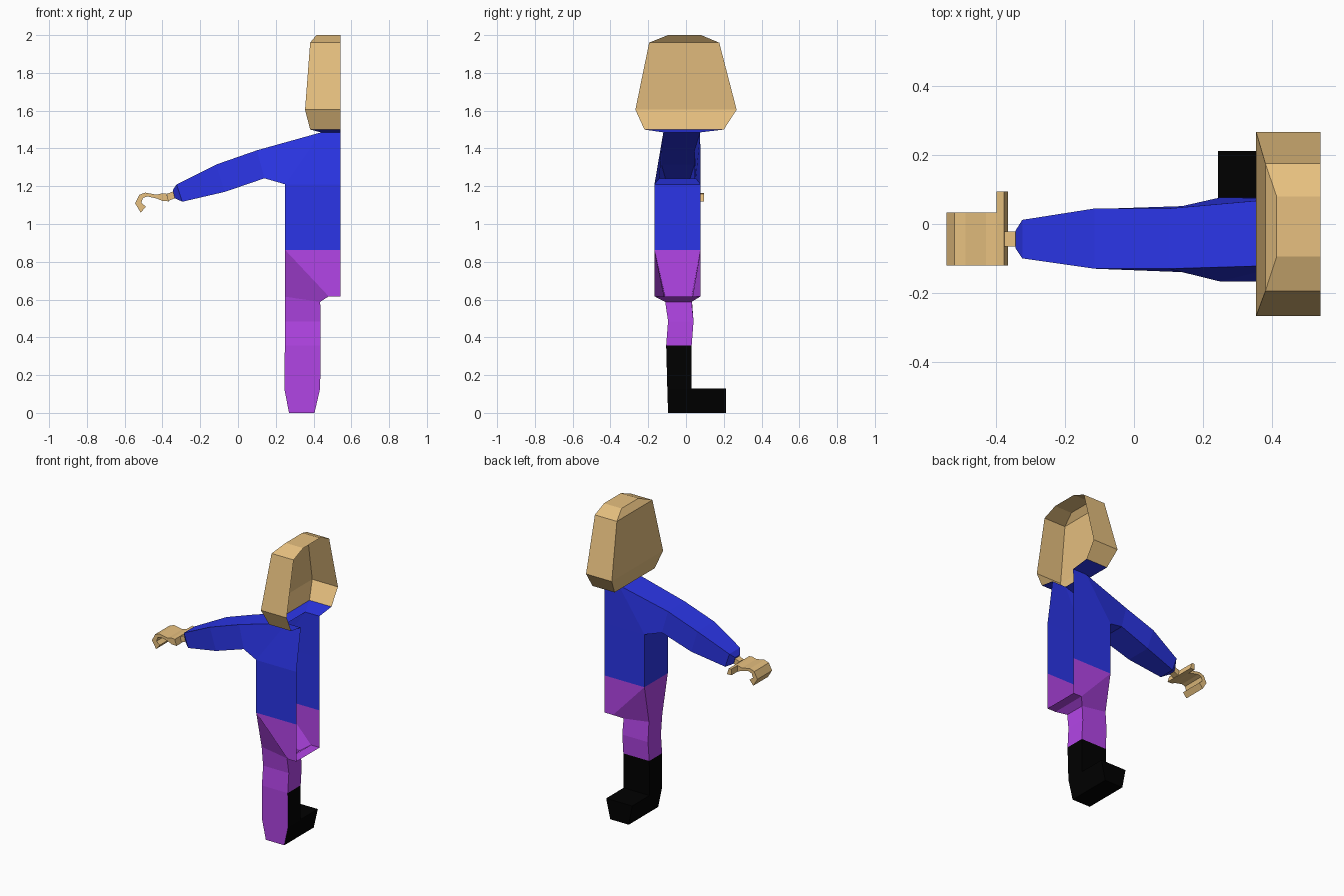
import bpy, bmesh

if "Cube" in bpy.data.objects:
    bpy.data.objects.remove(bpy.data.objects["Cube"])

MID = 0.543  # open centre plane of the half figure


def material(name, rgb):
    m = bpy.data.materials.new(name)
    m.diffuse_color = (*rgb, 1)
    m.use_nodes = True
    m.node_tree.nodes["Principled BSDF"].inputs["Base Color"].default_value = m.diffuse_color
    return m


SKIN = material("tan skin", (0.80, 0.53, 0.215))
SHIRT = material("blue shirt", (0.024, 0.036, 0.80))
TROUSERS = material("purple trousers", (0.45, 0.06, 0.80))
BOOT = material("black boot", (0.0, 0.0, 0.0))


def build(name, faces, mats, rule=None):
    """Make an object from polygons given as point lists, welding shared corners."""
    bm = bmesh.new()
    for f in faces:
        bm.faces.new([bm.verts.new(p) for p in f])
    bmesh.ops.remove_doubles(bm, verts=bm.verts, dist=0.0005)
    bmesh.ops.recalc_face_normals(bm, faces=bm.faces)
    bm.normal_update()
    if rule:
        for f in bm.faces:
            f.material_index = rule(f)
    me = bpy.data.meshes.new(name)
    bm.to_mesh(me)
    bm.free()
    for m in mats:
        me.materials.append(m)
    ob = bpy.data.objects.new(name, me)
    bpy.context.collection.objects.link(ob)
    return ob


def loft(rows, closed=False, skip=()):
    """Quads between consecutive rows; skip holds (row, column) gaps."""
    out = []
    n = len(rows[0])
    for r in range(len(rows) - 1):
        for c in range(n if closed else n - 1):
            if (r, c) not in skip:
                d = (c + 1) % n
                out.append([rows[r][c], rows[r][d], rows[r + 1][d], rows[r + 1][c]])
    return out


def half_ring(z, x, y0, y1):
    """U-shaped section that is open at the centre plane."""
    return [(MID, y0, z), (x, y0, z), (x, y1, z), (MID, y1, z)]


def swept_ring(xt, zt, xb, zb, yt, yb):
    """Section given by its top edge and bottom edge."""
    return [(xt, yt[0], zt), (xt, yt[1], zt), (xb, yb[1], zb), (xb, yb[0], zb)]


# Head shell
head = [half_ring(2.0, 0.415, -0.095, 0.08), half_ring(1.96, 0.382, -0.195, 0.176),
        half_ring(1.605, 0.355, -0.268, 0.268), half_ring(1.5, 0.382, -0.22, 0.2)]
build("head", loft(head) + [head[0]], [SKIN])

# Collar and torso, with an arm hole in the side
body = [head[-1], half_ring(1.485, 0.44, -0.12, 0.075),
        half_ring(1.21, 0.25, -0.167, 0.077), half_ring(0.862, 0.25, -0.167, 0.077)]
build("torso", loft(body, skip={(1, 1)}), [SHIRT])

# Sleeve
sleeve = [swept_ring(0.44, 1.485, 0.25, 1.21, (-0.12, 0.075), (-0.167, 0.077)),
          swept_ring(0.10, 1.39, 0.14, 1.242, (-0.13, 0.045), (-0.14, 0.052)),
          swept_ring(-0.115, 1.315, -0.07, 1.17, (-0.13, 0.045), (-0.13, 0.045)),
          swept_ring(-0.325, 1.21, -0.295, 1.118, (-0.1, 0.012), (-0.1, 0.012)),
          swept_ring(-0.345, 1.18, -0.335, 1.137, (-0.07, -0.02), (-0.07, -0.02))]
build("sleeve", loft(sleeve, closed=True) + [sleeve[-1]], [SHIRT])

# Hips: the same panel front and back, joined by side, crotch and floor
panels = []
for y, yl in ((-0.167, -0.11), (0.077, 0.03)):
    panels.append([(0.25, yl, 0.615), (0.25, y, 0.862), (MID, y, 0.862),
                   (MID, y, 0.617), (0.48, y, 0.617), (0.435, yl, 0.588)])
hips = []
for p in panels:
    hips += [[p[1], p[2], p[3], p[4]], [p[1], p[4], p[5], p[0]]]
f, b = panels
for i, j in ((0, 1), (3, 4), (4, 5)):
    hips.append([f[i], f[j], b[j], b[i]])
build("hips", hips, [TROUSERS])


# Leg: purple down the front, black boot on the other sides below the cuff
def leg_ring(z, x0, x1, y0, y1):
    return [(x0, y0, z), (x1, y0, z), (x1, y1, z), (x0, y1, z)]


leg = [[f[0], f[5], b[5], b[0]],
       leg_ring(0.485, 0.25, 0.438, -0.095, 0.04),
       leg_ring(0.357, 0.248, 0.437, -0.105, 0.03),
       leg_ring(0.13, 0.245, 0.435, -0.099, 0.03),
       leg_ring(0.0, 0.27, 0.405, -0.095, 0.03)]
build("leg", loft(leg, closed=True, skip={(3, 2)}) + [leg[-1]], [TROUSERS, BOOT],
      lambda q: int(q.calc_center_median().z < 0.357 and q.normal.y > -0.7))

# Foot
foot = [[(0.245, y, 0.13), (0.435, y, 0.13), (0.405, y, 0), (0.27, y, 0)]
        for y in (0.03, 0.212)]
build("foot", loft(foot, closed=True) + [foot[1]], [BOOT])

# Curled hand: strip of top and underside points swept across the palm
curl = [(-0.378, 1.16, -0.366, 1.12), (-0.40, 1.163, -0.40, 1.122),
        (-0.43, 1.155, -0.43, 1.135), (-0.49, 1.166, -0.48, 1.146),
        (-0.522, 1.155, -0.503, 1.138), (-0.545, 1.11, -0.512, 1.112),
        (-0.515, 1.06, -0.488, 1.092)]
PALM, THUMB, WRIST = (-0.12, 0.033), (0.033, 0.095), (-0.066, -0.022)
hand = [swept_ring(*c, PALM, PALM) for c in curl]
build("hand", loft(hand, closed=True) + [hand[0], hand[-1]], [SKIN])

# Thumb beside the palm, and a wrist stub rising into the cuff
thumb = [swept_ring(*c, THUMB, THUMB) for c in curl[:2]]
build("thumb", loft(thumb, closed=True) + thumb, [SKIN])
wrist = [swept_ring(-0.376, 1.16, -0.37, 1.122, WRIST, WRIST),
         swept_ring(-0.343, 1.172, -0.333, 1.137, WRIST, WRIST)]
build("wrist", loft(wrist, closed=True), [SKIN])
